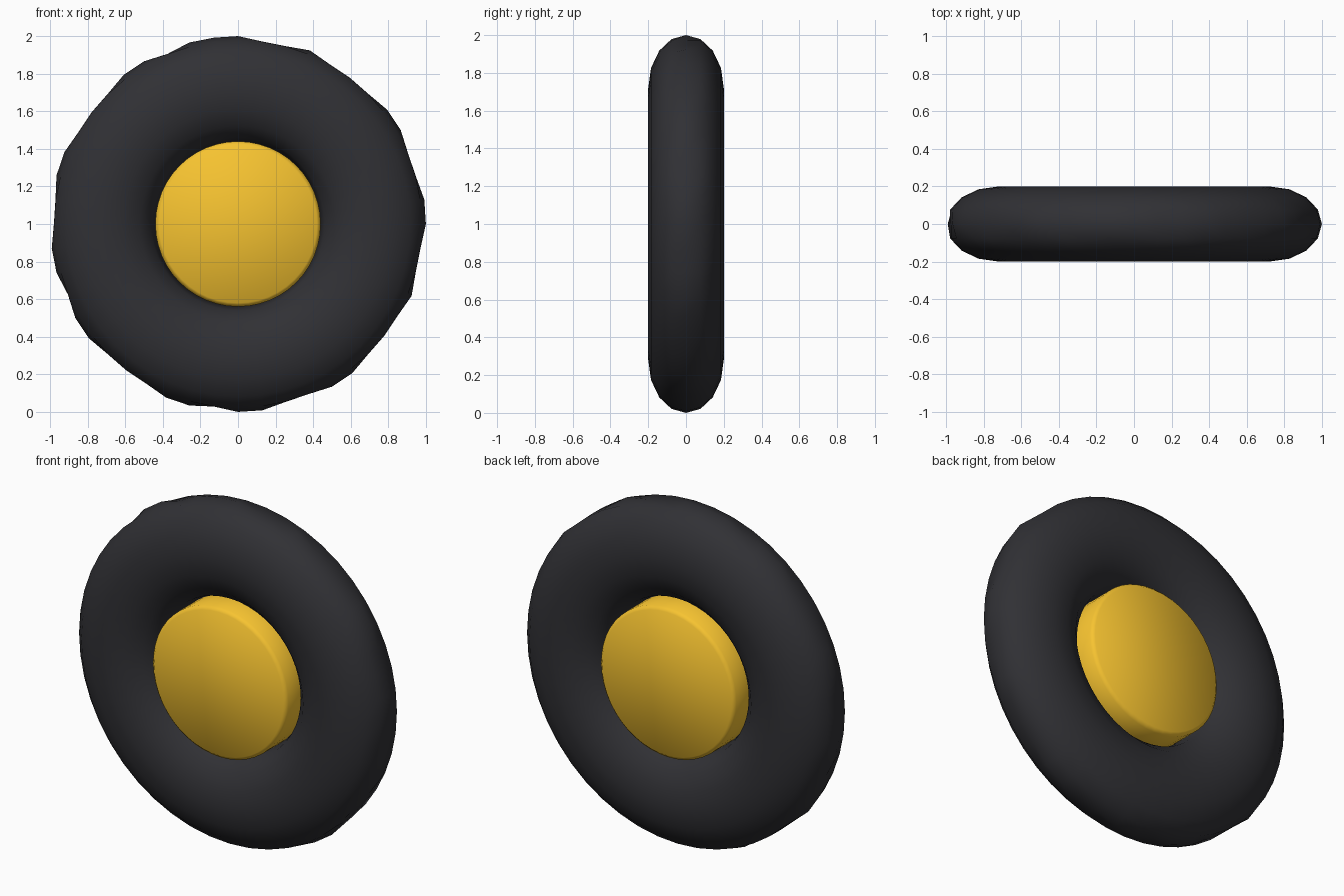
import bpy, bmesh, math

if "Cube" in bpy.data.objects:
    bpy.data.objects.remove(bpy.data.objects["Cube"])


def material(name, rgb):
    m = bpy.data.materials.new(name)
    m.diffuse_color = (*rgb, 1)
    m.use_nodes = True
    m.node_tree.nodes["Principled BSDF"].inputs["Base Color"].default_value = m.diffuse_color
    return m


def revolve(name, rings, mat, segments, closed):
    """Skin a list of rings around the y axis; ring = (y, radius function of step)."""
    bm = bmesh.new()
    loops = []
    for y, radius in rings:
        loop = []
        for k in range(segments):
            a = math.tau * k / segments
            r = radius(k)
            loop.append(bm.verts.new((r * math.cos(a), y, 1 + r * math.sin(a))))
        loops.append(loop)
    for i in range(len(loops) if closed else len(loops) - 1):
        p, q = loops[i], loops[(i + 1) % len(loops)]
        for k in range(segments):
            n = (k + 1) % segments
            bm.faces.new((p[k], p[n], q[n], q[k]))
    if not closed:
        bm.faces.new(loops[0])
        bm.faces.new(loops[-1])
    bmesh.ops.recalc_face_normals(bm, faces=bm.faces)
    for f in bm.faces:
        f.smooth = True
    me = bpy.data.meshes.new(name)
    bm.to_mesh(me)
    bm.free()
    me.materials.append(mat)
    ob = bpy.data.objects.new(name, me)
    bpy.context.collection.objects.link(ob)
    return ob


# Tyre: oval-section ring whose outermost edge is irregularly worn down
HIGH = {0, 1, 4, 5, 9, 12, 13, 14, 16, 17, 21, 22, 25, 26, 28, 29,
        33, 34, 36, 37, 40, 41, 45}
SIDES = 16
tyre_rings = []
for j in range(SIDES):
    t = math.tau * j / SIDES
    r = 0.72 + 0.28 * math.cos(t)
    if j == 0:
        radius = lambda k: 1.0 if k in HIGH else 0.98
    else:
        radius = lambda k, r=r: r
    tyre_rings.append((0.2 * math.sin(t), radius))
revolve("tyre", tyre_rings, material("rubber", (0.03, 0.03, 0.035)), 48, True)

# Hub: short drum with a small chamfer, smooth shaded across the caps
hub_profile = [(-0.18, 0.42), (-0.16, 0.44), (0.16, 0.44), (0.18, 0.42)]
hub_rings = [(y, lambda k, r=r: r) for y, r in hub_profile]
revolve("hub", hub_rings, material("yellow", (0.93, 0.55, 0.03)), 48, False)
